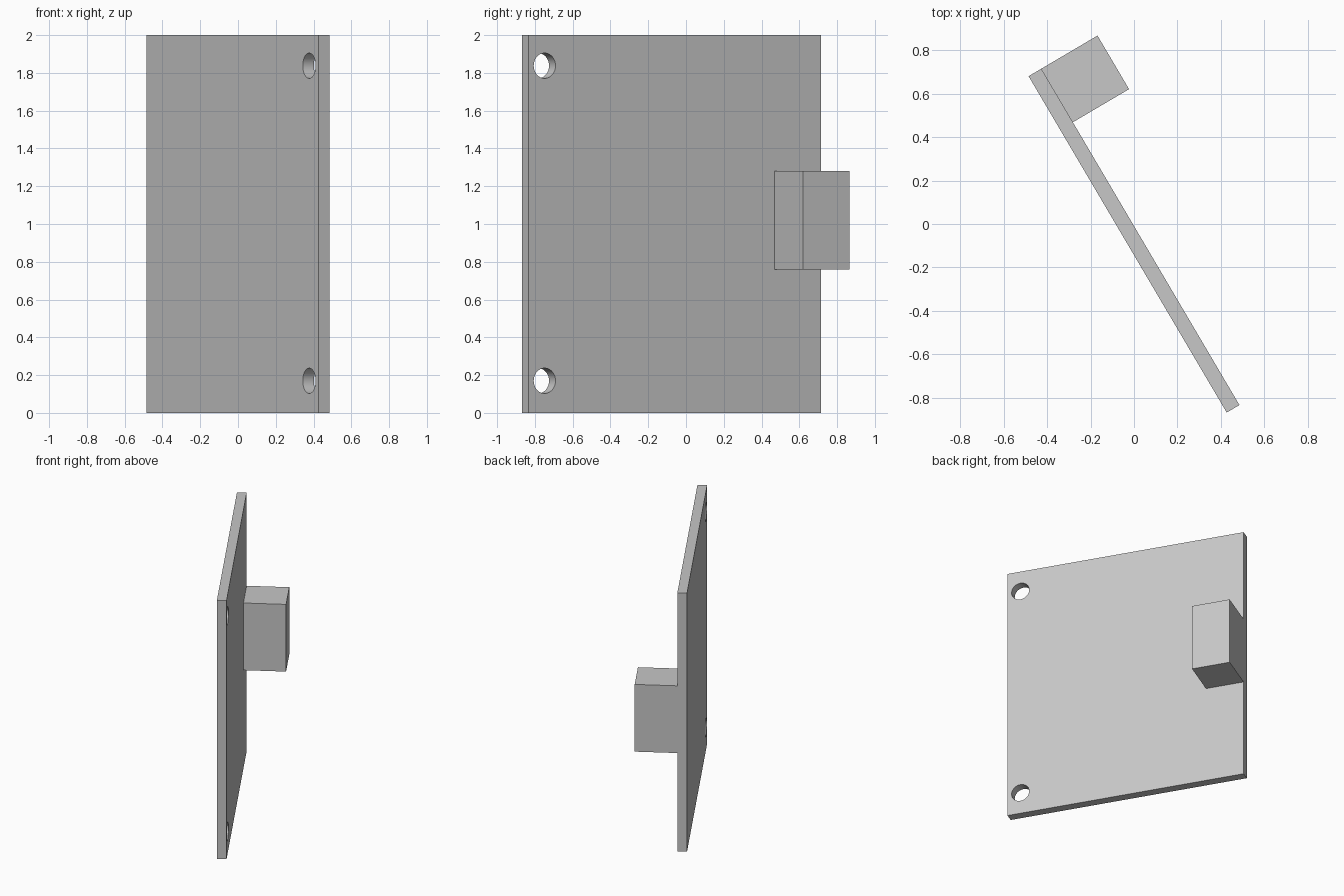
import bpy
import bmesh
from math import radians
from mathutils import Matrix, Vector

cube = bpy.data.objects.get("Cube")
if cube:
    bpy.data.objects.remove(cube, do_unlink=True)

grey = bpy.data.materials.new("plain grey")
grey.use_nodes = True
colour = (0.57, 0.57, 0.57, 1)
grey.diffuse_color = colour
grey.node_tree.nodes["Principled BSDF"].inputs["Base Color"].default_value = colour

# Door frame of reference: x runs along its width, y through its thickness
PLACE = Matrix.Translation((-0.485, 0.68, 0)) @ Matrix.Rotation(radians(-59.5), 4, "Z")
WIDTH, THICK, HEIGHT = 1.796, 0.068, 2.0


def add_object(name, bm):
    mesh = bpy.data.meshes.new(name)
    bm.to_mesh(mesh)
    bm.free()
    mesh.materials.append(grey)
    obj = bpy.data.objects.new(name, mesh)
    bpy.context.collection.objects.link(obj)
    obj.matrix_world = PLACE
    return obj


def box(name, low, high):
    low, high = Vector(low), Vector(high)
    bm = bmesh.new()
    bmesh.ops.create_cube(bm, size=1, matrix=Matrix.Translation((low + high) / 2)
                          @ Matrix.Diagonal((*(high - low), 1)))
    return add_object(name, bm)


# Flat panel and the block fixed flush with its edge
panel = box("panel", (0, 0, 0), (WIDTH, THICK, HEIGHT))
box("block", (0, THICK, 0.76), (0.286, THICK + 0.3, 1.28))

# Two round holes through the panel near the free edge
for label, z in (("lower", 0.17), ("upper", 1.838)):
    bm = bmesh.new()
    bmesh.ops.create_cone(bm, cap_ends=True, segments=48, radius1=0.067, radius2=0.067,
                          depth=0.3, matrix=Matrix.Translation((1.698, THICK / 2, z))
                          @ Matrix.Rotation(radians(90), 4, "X"))
    cutter = add_object(label + "_hole_cutter", bm)
    cutter.hide_render = True
    cutter.hide_set(True)
    cut = panel.modifiers.new(label + "_hole", "BOOLEAN")
    cut.operation = "DIFFERENCE"
    cut.solver = "EXACT"
    cut.object = cutter

# Apply the cuts and smooth the hole walls only
bpy.ops.object.select_all(action="DESELECT")
panel.select_set(True)
bpy.context.view_layer.objects.active = panel
for name in [m.name for m in panel.modifiers]:
    bpy.ops.object.modifier_apply(modifier=name)
bpy.ops.object.shade_smooth_by_angle(angle=radians(30))
for obj in [o for o in bpy.data.objects if o.name.endswith("_hole_cutter")]:
    bpy.data.objects.remove(obj, do_unlink=True)
